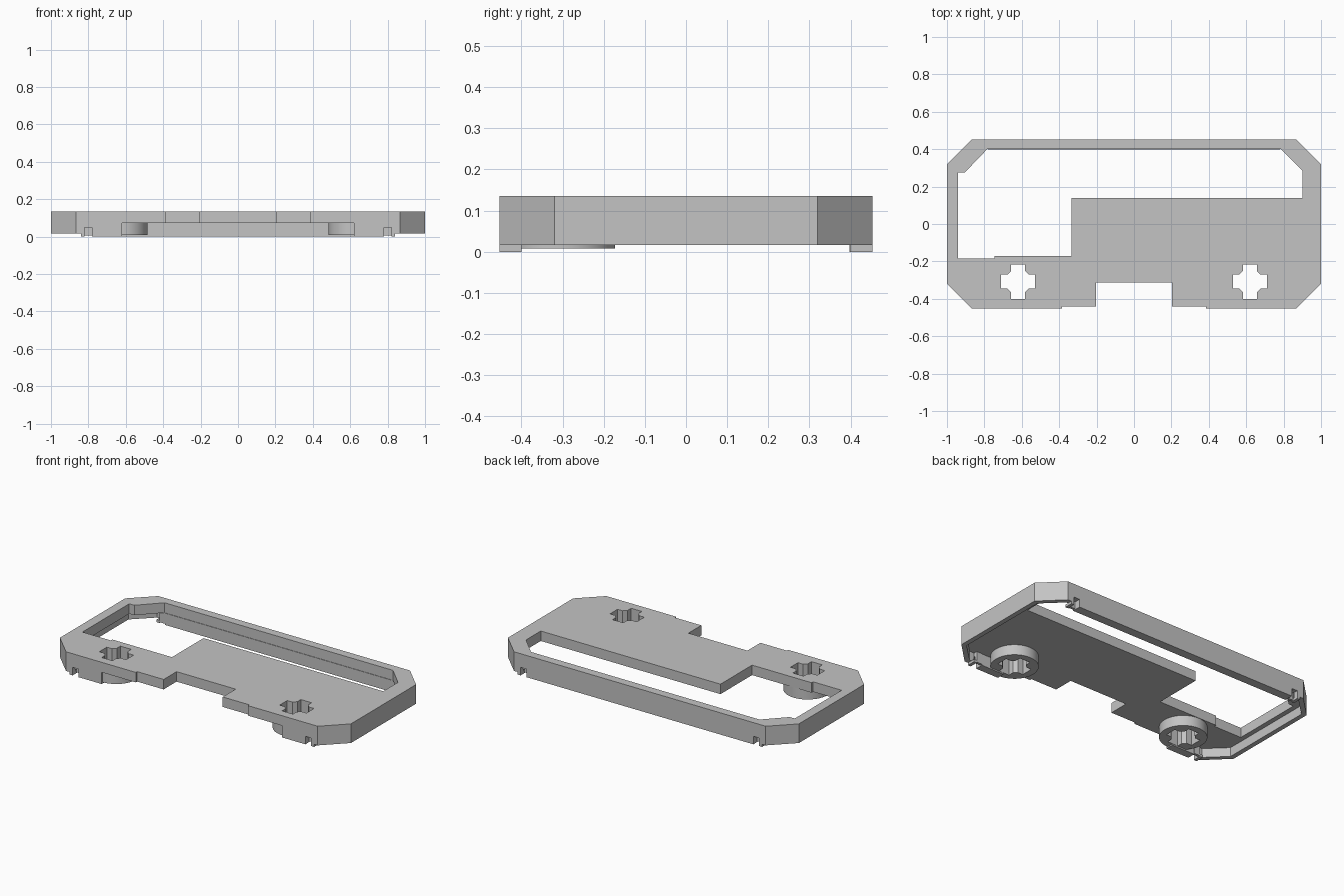
import bpy, bmesh, math

if "Cube" in bpy.data.objects:
    bpy.data.objects.remove(bpy.data.objects["Cube"])

grey = bpy.data.materials.new("plain grey")
grey.use_nodes = True
grey.diffuse_color = (0.55, 0.55, 0.55, 1)
grey.node_tree.nodes["Principled BSDF"].inputs["Base Color"].default_value = (0.55, 0.55, 0.55, 1)

TOP, MID, RIM, EDGE = 0.135, 0.073, 0.016, 0.453


def prism(name, loops, z0, z1, smooth=False):
    """Extrude a flat outline, with further loops as holes, from z0 to z1."""
    curve = bpy.data.curves.new(name, "CURVE")
    curve.dimensions = "2D"
    curve.fill_mode = "BOTH"
    curve.extrude = (z1 - z0) / 2
    for loop in loops:
        spline = curve.splines.new("POLY")
        spline.points.add(len(loop) - 1)
        spline.use_cyclic_u = True
        for point, (x, y) in zip(spline.points, loop):
            point.co = (x, y, 0, 1)
    temp = bpy.data.objects.new(name + " outline", curve)
    bpy.context.scene.collection.objects.link(temp)
    bpy.context.view_layer.update()
    evaluated = temp.evaluated_get(bpy.context.evaluated_depsgraph_get())
    mesh = bpy.data.meshes.new_from_object(evaluated)
    bpy.data.objects.remove(temp)
    bm = bmesh.new()
    bm.from_mesh(mesh)
    bmesh.ops.remove_doubles(bm, verts=bm.verts, dist=1e-5)
    bmesh.ops.translate(bm, verts=bm.verts, vec=(0, 0, (z0 + z1) / 2))
    bmesh.ops.recalc_face_normals(bm, faces=bm.faces)
    for face in bm.faces:
        face.smooth = smooth
    bm.to_mesh(mesh)
    bm.free()
    if smooth:
        mesh.set_sharp_from_angle(angle=math.radians(30))
    mesh.materials.clear()
    mesh.materials.append(grey)
    obj = bpy.data.objects.new(name, mesh)
    bpy.context.scene.collection.objects.link(obj)
    return obj


def block(name, x0, x1, y0, y1, z0, z1):
    return prism(name, [[(x0, y0), (x1, y0), (x1, y1), (x0, y1)]], z0, z1)


def cross(cx, cy, reach=0.092, arm=0.037, c=0.02):
    """Cross-shaped hole with chamfered inner corners."""
    quarter = [(reach, -arm), (reach, arm), (arm + c, arm), (arm, arm + c)]
    points = []
    for _ in range(4):
        points += quarter
        quarter = [(-y, x) for x, y in quarter]
    return [(cx + x, cy + y) for x, y in points]


# Top plate with its opening, front recess and two cross holes
half = [(0.203, -0.313), (0.203, -0.44), (0.385, -0.44), (0.385, -EDGE),
        (0.865, -EDGE), (1, -0.32), (1, 0.32), (0.865, EDGE)]
outline = half + [(-x, y) for x, y in reversed(half)]
opening = [(-0.94, 0.275), (-0.905, 0.275), (-0.785, 0.4), (0.785, 0.4),
           (0.9, 0.285), (0.9, 0.14), (-0.335, 0.14), (-0.335, -0.17),
           (-0.745, -0.17), (-0.745, -0.185), (-0.94, -0.185)]
boss_x, boss_y = 0.62, -0.308
prism("top_plate", [outline, opening, cross(-boss_x, boss_y), cross(boss_x, boss_y)], MID, TOP)

# Long rear rail below the plate
block("rear_rail", -0.78, 0.78, 0.397, EDGE, 0, MID)

for side, s in (("left", 1), ("right", -1)):
    # Thin skirt around each end
    outer = [(0.82, EDGE), (0.865, EDGE), (1, 0.32)]
    inner = [(0.97, 0.31), (0.853, 0.423), (0.82, 0.423)]
    path = outer + [(x, -y) for x, y in reversed(outer)]
    path += [(x, -y) for x, y in reversed(inner)] + inner
    prism(side + "_skirt", [[(s * x, y) for x, y in path]], RIM, MID)

    # Round boss under each cross hole
    ring = [(s * boss_x + 0.136 * math.cos(a * math.tau / 64),
             boss_y + 0.136 * math.sin(a * math.tau / 64)) for a in range(64)]
    prism(side + "_boss", [ring, cross(s * boss_x, boss_y)], 0.008, MID, smooth=True)

    # Front rail between the boss and the slot
    block(side + "_front_rail", s * 0.62, s * 0.78, -EDGE, -0.402, 0, MID)

    # Slots with their back walls and the small feet beside them
    for end, t in (("front", -1), ("rear", 1)):
        tag = f"{side}_{end}_slot"
        block(tag + "_cap", s * 0.78, s * 0.82, t * 0.4, t * EDGE, 0.05, MID)
        block(tag + "_back", s * 0.78, s * 0.82, t * 0.4, t * 0.415, 0.005, 0.05)
        block(tag + "_foot", s * 0.82, s * 0.84, t * 0.4, t * EDGE, 0, RIM)
